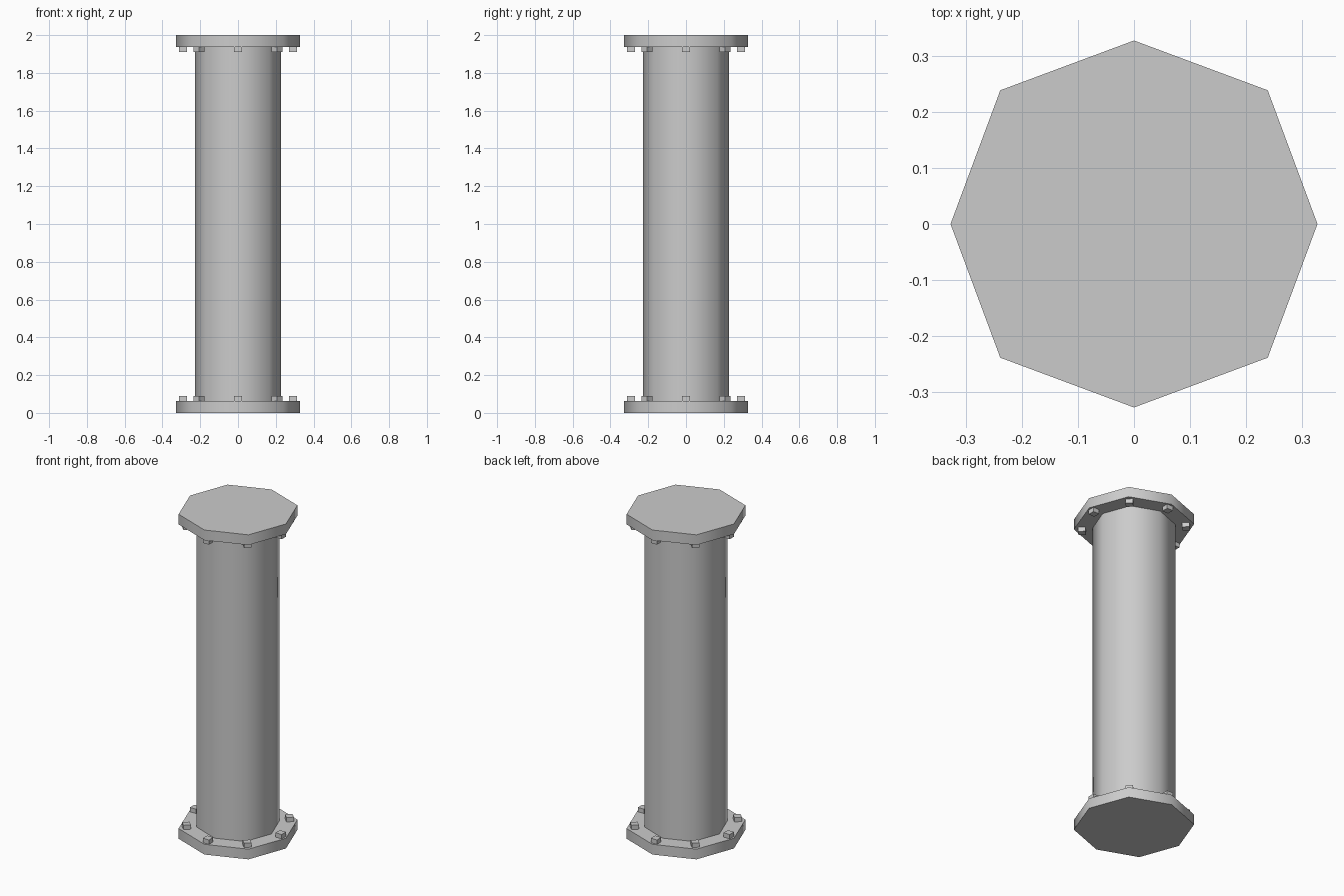
import bpy, bmesh, math
from mathutils import Matrix

if "Cube" in bpy.data.objects:
    bpy.data.objects.remove(bpy.data.objects["Cube"])


def octagon(axis, diag):
    # eight corners: on-axis radius and diagonal radius differ slightly
    return [((axis if i % 2 == 0 else diag) * math.cos(i * math.pi / 4),
             (axis if i % 2 == 0 else diag) * math.sin(i * math.pi / 4)) for i in range(8)]


def finish(name, bm, smooth=None):
    bmesh.ops.recalc_face_normals(bm, faces=bm.faces)
    me = bpy.data.meshes.new(name)
    bm.to_mesh(me)
    bm.free()
    ob = bpy.data.objects.new(name, me)
    bpy.context.collection.objects.link(ob)
    if smooth:
        bpy.ops.object.select_all(action='DESELECT')
        ob.select_set(True)
        bpy.context.view_layer.objects.active = ob
        bpy.ops.object.shade_smooth_by_angle(angle=math.radians(smooth))
    return ob


def loft(name, sections):
    # stacked octagon rings (axis radius, diagonal radius, z), capped
    bm = bmesh.new()
    rings = [[bm.verts.new((x, y, z)) for x, y in octagon(a, d)] for a, d, z in sections]
    for lo, hi in zip(rings, rings[1:]):
        for i in range(8):
            j = (i + 1) % 8
            bm.faces.new((lo[i], lo[j], hi[j], hi[i]))
    bm.faces.new(rings[0])
    bm.faces.new(rings[-1])
    return finish(name, bm, 60)


# pipe body
loft("pipe", [(0.228, 0.234, 0.05), (0.228, 0.234, 1.95)])

for end, base, s in (("bottom", 0.0, 1), ("top", 2.0, -1)):
    # end flange
    loft(end + "_flange", [(0.327, 0.337, base), (0.327, 0.337, base + s * 0.063)])
    # ring of square bolt heads
    bm = bmesh.new()
    for i in range(8):
        m = (Matrix.Rotation(i * math.pi / 4, 4, 'Z')
             @ Matrix.Translation((0.292, 0, base + s * 0.072))
             @ Matrix.Diagonal((0.042, 0.042, 0.036, 1)))
        bmesh.ops.create_cube(bm, size=1, matrix=m)
    finish(end + "_bolts", bm)
